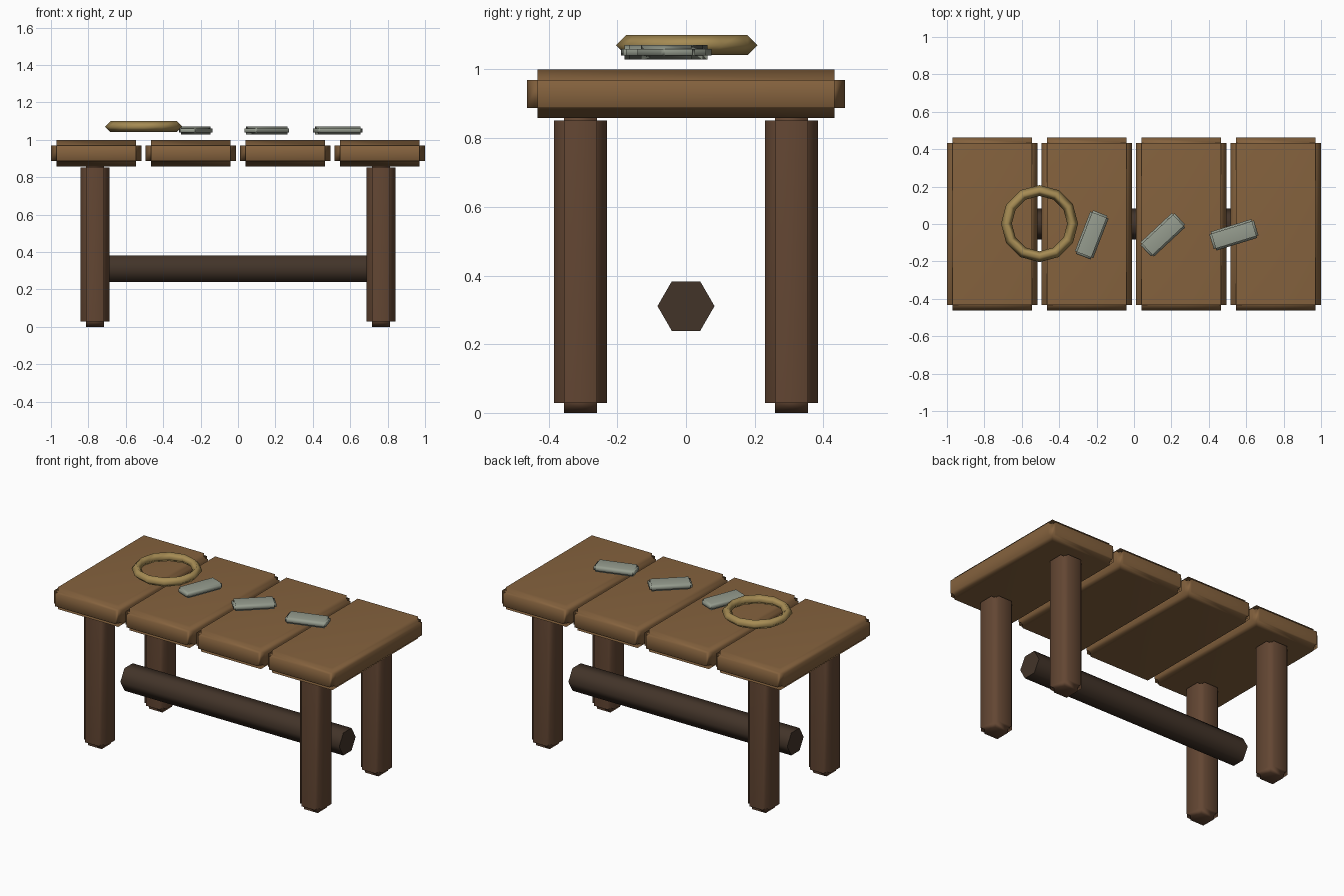
import bpy, bmesh, math
from mathutils import Matrix

if "Cube" in bpy.data.objects:
    bpy.data.objects.remove(bpy.data.objects["Cube"])


def material(name, rgb):
    m = bpy.data.materials.new(name)
    m.diffuse_color = (*rgb, 1)
    m.use_nodes = True
    m.node_tree.nodes["Principled BSDF"].inputs["Base Color"].default_value = m.diffuse_color
    return m


PLANK = material("warm brown wood", (0.235, 0.123, 0.048))
LEG = material("dark brown wood", (0.125, 0.062, 0.033))
BAR = material("very dark wood", (0.055, 0.034, 0.022))
BRASS = material("brass", (0.38, 0.26, 0.088))
STEEL = material("grey green metal", (0.30, 0.33, 0.27))


def finish(bm, name, mat, loc, rot_z=0.0):
    bmesh.ops.recalc_face_normals(bm, faces=bm.faces)
    mesh = bpy.data.meshes.new(name)
    bm.to_mesh(mesh)
    bm.free()
    mesh.materials.append(mat)
    ob = bpy.data.objects.new(name, mesh)
    ob.location = loc
    ob.rotation_euler.z = rot_z
    bpy.context.collection.objects.link(ob)
    return ob


def notched_box(name, mat, loc, size, notch, rot_z=0.0):
    """Box whose edges are cut by a square rebate: a core with each face pushed out."""
    bm = bmesh.new()
    bmesh.ops.create_cube(bm, size=1)
    bmesh.ops.scale(bm, vec=[s - 2 * notch for s in size], verts=bm.verts)
    bm.normal_update()
    caps = bmesh.ops.extrude_discrete_faces(bm, faces=bm.faces[:])["faces"]
    bm.normal_update()
    for f in caps:
        bmesh.ops.translate(bm, vec=f.normal * notch, verts=f.verts)
    ob = finish(bm, name, mat, loc, rot_z)
    ob.data.shade_smooth()
    ob.modifiers.new("flat_faces", 'WEIGHTED_NORMAL')
    return ob


# table top planks
for i in range(4):
    notched_box(f"plank_{i + 1}", PLANK, (-0.7575 + 0.505 * i, 0, 0.929),
                (0.485, 0.926, 0.142), 0.03)

# legs
for side, x in (("left", -0.765), ("right", 0.765)):
    for end, y in (("front", -0.307), ("back", 0.307)):
        notched_box(f"{end}_{side}_leg", LEG, (x, y, 0.44), (0.154, 0.154, 0.88), 0.029)

# hexagonal stretcher along x, corners pointing to front and back
bm = bmesh.new()
bmesh.ops.create_cone(bm, cap_ends=True, segments=6, radius1=0.083, radius2=0.083, depth=1.55,
                      matrix=Matrix.Rotation(math.pi / 2, 4, 'Y'))
if max(v.co.y for v in bm.verts) < 0.08:
    bmesh.ops.rotate(bm, verts=bm.verts, matrix=Matrix.Rotation(math.pi / 6, 3, 'X'))
bm.faces.ensure_lookup_table()
stretcher = finish(bm, "stretcher", BAR, (0, 0, 0.311))
for p in stretcher.data.polygons:
    p.use_smooth = abs(p.normal.x) < 0.5
for e in stretcher.data.edges:
    a, b = (stretcher.data.vertices[v].co for v in e.vertices)
    e.use_edge_sharp = abs(a.x - b.x) < 0.1

# brass ring lying above the top
bpy.ops.mesh.primitive_torus_add(major_segments=12, minor_segments=4, major_radius=0.177,
                                 minor_radius=0.029, location=(-0.505, 0.002, 1.071))
ring = bpy.context.object
ring.name = "ring"
ring.data.materials.append(BRASS)
ring.data.shade_smooth()

# small metal bars in a fanned row
for i in range(3):
    notched_box(f"metal_bar_{i + 1}", STEEL, (-0.226 + 0.38 * i, -0.058, 1.05),
                (0.25, 0.105, 0.042), 0.011, 1.2 - 0.45 * i)
